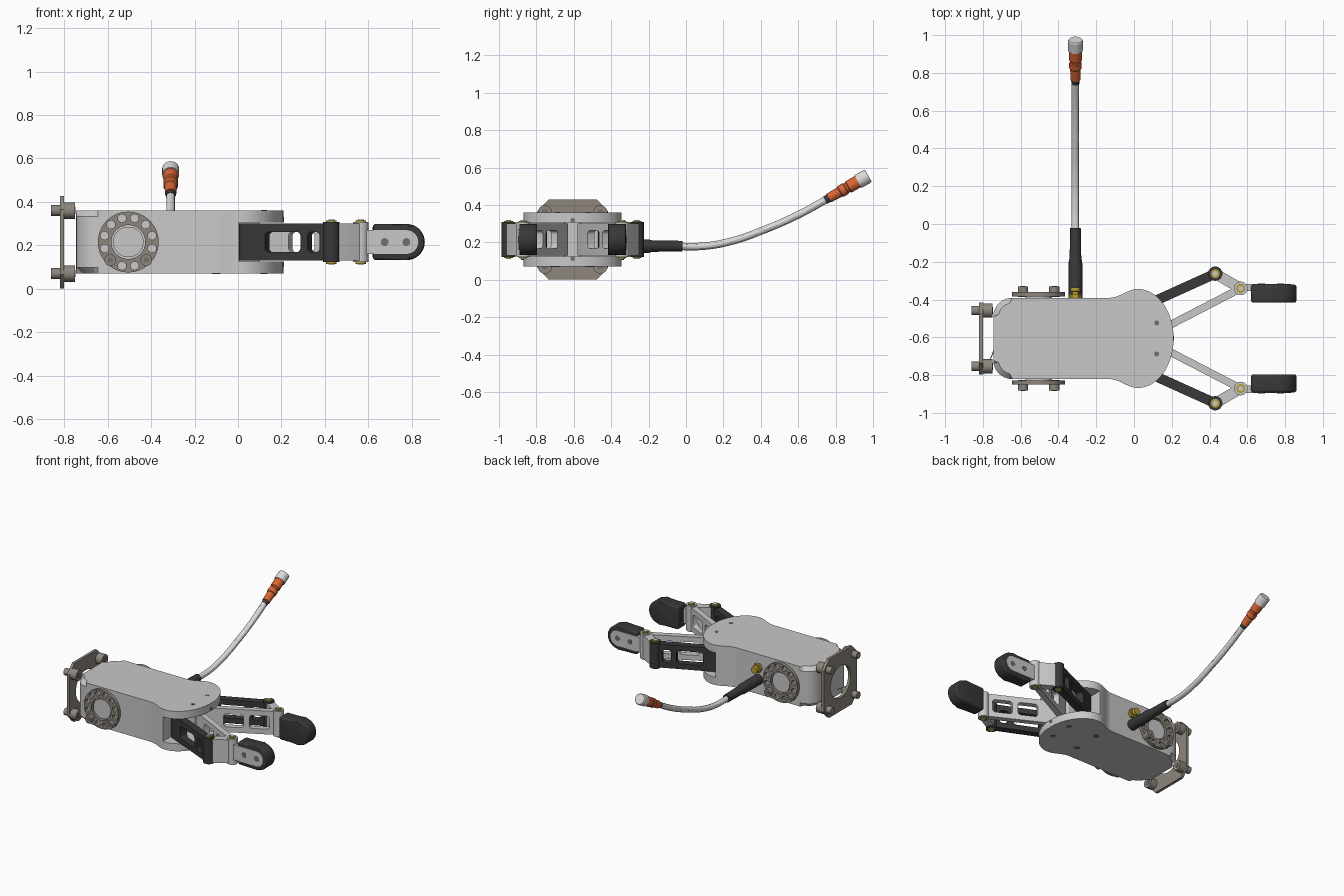
import bpy, bmesh, math
from mathutils import Vector, Matrix

if "Cube" in bpy.data.objects:
    bpy.data.objects.remove(bpy.data.objects["Cube"])

C = -0.606      # y of the gripper's centre line
MID = 0.215     # z of its mid height
made = []


def material(name, r, g, b):
    m = bpy.data.materials.new(name)
    m.use_nodes = True
    m.diffuse_color = (r, g, b, 1)
    m.node_tree.nodes["Principled BSDF"].inputs["Base Color"].default_value = (r, g, b, 1)
    return m


LIGHT = material("light grey", 0.58, 0.58, 0.58)
WHITE = material("white plastic", 0.7, 0.7, 0.7)
BLACK = material("black", 0.04, 0.04, 0.04)
BROWN = material("bracket metal", 0.27, 0.24, 0.205)
STEEL = material("dark steel", 0.17, 0.16, 0.15)
BRASS = material("brass", 0.45, 0.33, 0.03)
ORANGE = material("orange", 0.68, 0.13, 0.035)


def finish(name, bm, mat):
    bmesh.ops.recalc_face_normals(bm, faces=bm.faces)
    me = bpy.data.meshes.new(name)
    bm.to_mesh(me)
    bm.free()
    ob = bpy.data.objects.new(name, me)
    bpy.context.collection.objects.link(ob)
    me.materials.append(mat)
    made.append(ob)
    return ob


def prism(name, pts, axis, a, b, mat, bevel=0, caps="ab", seg=1, matrix=None):
    """Extrude a 2D outline along an axis from a to b, with optional bevelled rims."""
    place = {"x": lambda u, v, w: (w, u, v), "y": lambda u, v, w: (u, w, v),
             "z": lambda u, v, w: (u, v, w)}[axis]
    bm = bmesh.new()
    low = [bm.verts.new(place(u, v, a)) for u, v in pts]
    top = [bm.verts.new(place(u, v, b)) for u, v in pts]
    cap = {"a": bm.faces.new(low), "b": bm.faces.new(top)}
    n = len(pts)
    for i in range(n):
        j = (i + 1) % n
        bm.faces.new((low[i], low[j], top[j], top[i]))
    if bevel:
        edges = [e for c in caps for e in cap[c].edges]
        bmesh.ops.bevel(bm, geom=edges, offset=bevel, segments=seg, profile=0.5, affect="EDGES")
    if matrix:
        bm.transform(matrix)
    return finish(name, bm, mat)


def lathe(name, profile, origin, direction, mat, sides=28):
    """Turn (distance, radius) pairs around a direction."""
    rot = Vector(direction).to_track_quat("Z", "Y").to_matrix().to_4x4()
    bm = bmesh.new()
    rings = []
    for t, r in profile:
        rings.append([bm.verts.new((r * math.cos(k * math.tau / sides),
                                    r * math.sin(k * math.tau / sides), t)) for k in range(sides)])
    for p, q in zip(rings, rings[1:]):
        for i in range(sides):
            j = (i + 1) % sides
            bm.faces.new((p[i], p[j], q[j], q[i]))
    bm.faces.new(rings[0])
    bm.faces.new(rings[-1])
    bm.transform(Matrix.Translation(origin) @ rot)
    return finish(name, bm, mat)


def rod(name, origin, direction, length, radius, mat, sides=24):
    return lathe(name, [(0, radius), (length, radius)], origin, direction, mat, sides)


def cut(ob, cutters):
    for c in cutters:
        m = ob.modifiers.new("cut", "BOOLEAN")
        m.operation, m.solver, m.object = "DIFFERENCE", "EXACT", c
        bpy.context.view_layer.objects.active = ob
        bpy.ops.object.modifier_apply(modifier=m.name)


def discard(cutters):
    for c in cutters:
        made.remove(c)
        bpy.data.objects.remove(c)


def arc(cx, cy, rx, ry, a0, a1, n):
    return [(cx + rx * math.cos(math.radians(a0 + (a1 - a0) * i / n)),
             cy + ry * math.sin(math.radians(a0 + (a1 - a0) * i / n))) for i in range(n + 1)]


def rounded(x0, y0, x1, y1, r, n=5):
    return (arc(x1 - r, y1 - r, r, r, 0, 90, n) + arc(x0 + r, y1 - r, r, r, 90, 180, n)
            + arc(x0 + r, y0 + r, r, r, 180, 270, n) + arc(x1 - r, y0 + r, r, r, 270, 360, n))


# Housing: waisted outline with a wide rounded head
half = arc(-0.645, 0.115, 0.1, 0.1, 180, 90, 8)
half += [(-0.13 + 0.15 * i / 9, 0.215 + 0.0235 * (1 - math.cos(math.pi * i / 9))) for i in range(9)]
half += arc(0.02, 0, 0.19, 0.262, 90, 0, 16)[:-1]


def both_sides(h):
    return [(x, C + d) for x, d in h] + [(x, C - d) for x, d in reversed(h)]


prism("top_cover", both_sides(half), "z", 0.305, 0.36, LIGHT, 0.028, "b")
prism("bottom_cover", both_sides(half), "z", 0.125, 0.07, LIGHT, 0.028, "b")
prism("housing_core", both_sides([p for p in half if p[0] < 0.005]), "z", 0.125, 0.305, LIGHT)
prism("head_pillar", rounded(-0.02, C - 0.045, 0.1, C + 0.045, 0.01), "z", 0.125, 0.305, LIGHT)
for s in (1, -1):
    rod("cover_screw", (0.12, C + s * 0.082, 0.357), (0, 0, 1), 0.005, 0.013, STEEL)
    rod("base_screw", (0.12, C + s * 0.082, 0.073), (0, 0, -1), 0.005, 0.016, STEEL)
    rod("base_plug", (-0.1, C + s * 0.1, 0.073), (0, 0, -1), 0.005, 0.02, STEEL)
for z in (0.318, 0.112):
    rod("nose_screw", (0.207, C, z), (1, 0, 0), 0.005, 0.012, STEEL)

# Mounting bracket: bent strap, flange plate and two drilled side discs
outer = arc(-0.785, 0.21, 0.035, 0.035, 180, 90, 6) + [(-0.615, 0.245)]
inner = [(-0.615, 0.222)] + arc(-0.785, 0.207, 0.015, 0.015, 90, 180, 6)
strap_pts = both_sides(outer)
strap_pts = ([(x, C - d) for x, d in reversed(outer)] + [(x, C - d) for x, d in inner]
             + [(x, C + d) for x, d in reversed(inner)] + [(x, C + d) for x, d in outer][::-1])
strap = prism("bracket_strap", strap_pts, "z", 0.112, 0.318, BROWN)
flange_pts = [(C + sx * u, MID + sz * v) for sx, sz, c in
              ((1, 1, 1), (-1, 1, -1), (-1, -1, 1), (1, -1, -1))
              for u, v in ((0.19, 0.15), (0.13, 0.213))[::c]]
flange = prism("bracket_flange", flange_pts, "x", -0.82, -0.8, BROWN)
bore = rod("bore_cutter", (-0.9, C, MID), (1, 0, 0), 0.16, 0.115, BROWN, 40)
cut(strap, [bore])
cut(flange, [bore])
discard([bore])

HUB = -0.505
holes = [rod("hole_cutter", (HUB, C - 0.4, MID), (0, 1, 0), 0.8, 0.078, BROWN, 40)]
for k in range(12):
    a = math.radians(15 + 30 * k)
    holes.append(rod("hole_cutter", (HUB + 0.113 * math.cos(a), C - 0.4, MID + 0.113 * math.sin(a)),
                     (0, 1, 0), 0.8, 0.019, BROWN, 16))
side_discs = []
for s, side in ((1, "back"), (-1, "front")):
    d = rod(side + "_bracket_disc", (HUB, C + s * 0.222, MID), (0, s, 0), 0.023, 0.14, BROWN, 48)
    side_discs.append(d)
    rod(side + "_hub", (HUB, C + s * 0.2, MID), (0, s, 0), 0.035, 0.07, LIGHT, 40)
    for dx in (-0.083, 0.083):
        rod(side + "_disc_screw", (HUB + dx, C + s * 0.22, MID - 0.083), (0, s, 0), 0.055, 0.027, BROWN)
        rod(side + "_screw_socket", (HUB + dx, C + s * 0.272, MID - 0.083), (0, s, 0), 0.005, 0.014, STEEL, 6)
for ob in side_discs + [strap]:
    cut(ob, holes)
discard(holes)

# Flange bolts
for s in (1, -1):
    for z in (0.36, 0.07):
        rod("flange_bolt_shank", (-0.86, C + s * 0.148, z), (1, 0, 0), 0.06, 0.025, BROWN)
        rod("flange_bolt_head", (-0.8, C + s * 0.148, z), (1, 0, 0), 0.05, 0.038, BROWN)
        rod("flange_bolt_socket", (-0.752, C + s * 0.148, z), (1, 0, 0), 0.005, 0.019, STEEL, 6)


# Fingers: parallel links, coupler, finger bar and pad
def link(name, p, q, width, mat, windows=(), z0=0.13, z1=0.3):
    p, q = Vector((*p, 0)), Vector((*q, 0))
    v, r = q - p, width / 2
    m = Matrix.Translation(p) @ Matrix.Rotation(math.atan2(v.y, v.x), 4, "Z")
    L = v.length
    pts = arc(L, 0, r, r, -90, 90, 10) + arc(0, 0, r, r, 90, 270, 10)
    ob = prism(name, pts, "z", z0, z1, mat, matrix=m)
    cutters = [prism("window_cutter", rounded(a * L, 0.168, b * L, 0.262, 0.02), "y", -0.2, 0.2, mat,
                     matrix=m) for a, b in windows]
    cut(ob, cutters)
    discard(cutters)


def joint(name, p, radius, mat):
    rod(name + "_boss", (*p, 0.122), (0, 0, 1), 0.186, radius, mat)
    for z, up in ((0.306, 1), (0.124, -1)):
        rod(name + "_bushing", (*p, z), (0, 0, up), 0.009, 0.024, BRASS)
        rod(name + "_pin", (*p, z), (0, 0, up), 0.013, 0.014, LIGHT)


for s, side in ((1, "back"), (-1, "front")):
    root, elbow = (0.03, C + s * 0.162), (0.43, C + s * 0.343)
    inner_root, wrist = (0.14, C + s * 0.045), (0.565, C + s * 0.265)
    link(side + "_outer_link", root, elbow, 0.052, BLACK, ((0.26, 0.67), (0.75, 0.89)))
    link(side + "_inner_link", inner_root, wrist, 0.04, LIGHT, ((0.24, 0.52), (0.6, 0.88)))
    link(side + "_coupler", elbow, wrist, 0.056, LIGHT)
    joint(side + "_elbow", elbow, 0.038, BLACK)
    joint(side + "_wrist", wrist, 0.036, LIGHT)
    bar = arc(0.775, MID, 0.055, 0.055, -90, 90, 12) + [(0.56, MID + 0.055), (0.56, MID - 0.055)]
    prism(side + "_finger_bar", bar, "y", C + s * 0.25, C + s * 0.289, LIGHT)
    pad = arc(0.777, MID, 0.083, 0.083, -90, 90, 16) + arc(0.635, MID + 0.068, 0.015, 0.015, 90, 180, 4)
    pad += arc(0.635, MID - 0.068, 0.015, 0.015, 180, 270, 4)
    prism(side + "_finger_pad", pad, "y", C + s * 0.19, C + s * 0.285, BLACK, 0.012, seg=3)
    for x in (0.675, 0.775):
        rod(side + "_pad_screw", (x, C + s * 0.286, MID), (0, s, 0), 0.005, 0.018, STEEL)

# Cable with strain relief, connector and air fitting
X = -0.31
lathe("strain_relief", [(0, 0.037), (0.2, 0.036), (0.22, 0.031), (0.38, 0.028)], (X, -0.4, 0.18), (0, 1, 0), BLACK)
curve = bpy.data.curves.new("cable", "CURVE")
curve.dimensions, curve.bevel_depth, curve.bevel_resolution = "3D", 0.02, 4
path = [(-0.1, 0.18), (0.1, 0.18), (0.25, 0.208), (0.42, 0.268), (0.6, 0.347), (0.765, 0.437)]
spline = curve.splines.new("BEZIER")
spline.bezier_points.add(len(path) - 1)
for pt, (y, z) in zip(spline.bezier_points, path):
    pt.co = (X, y, z)
    pt.handle_left_type = pt.handle_right_type = "AUTO"
curve.materials.append(WHITE)
cable = bpy.data.objects.new("cable", curve)
bpy.context.collection.objects.link(cable)
bpy.ops.object.select_all(action="DESELECT")
cable.select_set(True)
bpy.context.view_layer.objects.active = cable
bpy.ops.object.convert(target="MESH")
made.append(bpy.context.object)

plug, aim = (X, 0.752, 0.43), (0, 0.87, 0.493)
lathe("connector_collar", [(-0.01, 0.021), (0.02, 0.024)], plug, aim, BLACK)
lathe("connector_body", [(0.015, 0.026), (0.08, 0.028), (0.085, 0.033), (0.115, 0.033), (0.12, 0.029),
                         (0.13, 0.029), (0.135, 0.034), (0.195, 0.034)], plug, aim, ORANGE)
lathe("connector_cap", [(0.192, 0.039), (0.25, 0.039), (0.256, 0.035)], plug, aim, WHITE)
rod("fitting_nut", (X, -0.4, 0.265), (0, 1, 0), 0.03, 0.034, BRASS, 6)
lathe("fitting_barb", [(0, 0.018), (0.015, 0.018), (0.016, 0.027), (0.035, 0.024)], (X, -0.372, 0.265), (0, 1, 0), BRASS)

# Smooth shading with sharp edges kept
bpy.ops.object.select_all(action="DESELECT")
for ob in made:
    ob.select_set(True)
bpy.context.view_layer.objects.active = made[0]
bpy.ops.object.shade_smooth_by_angle(angle=math.radians(30))
